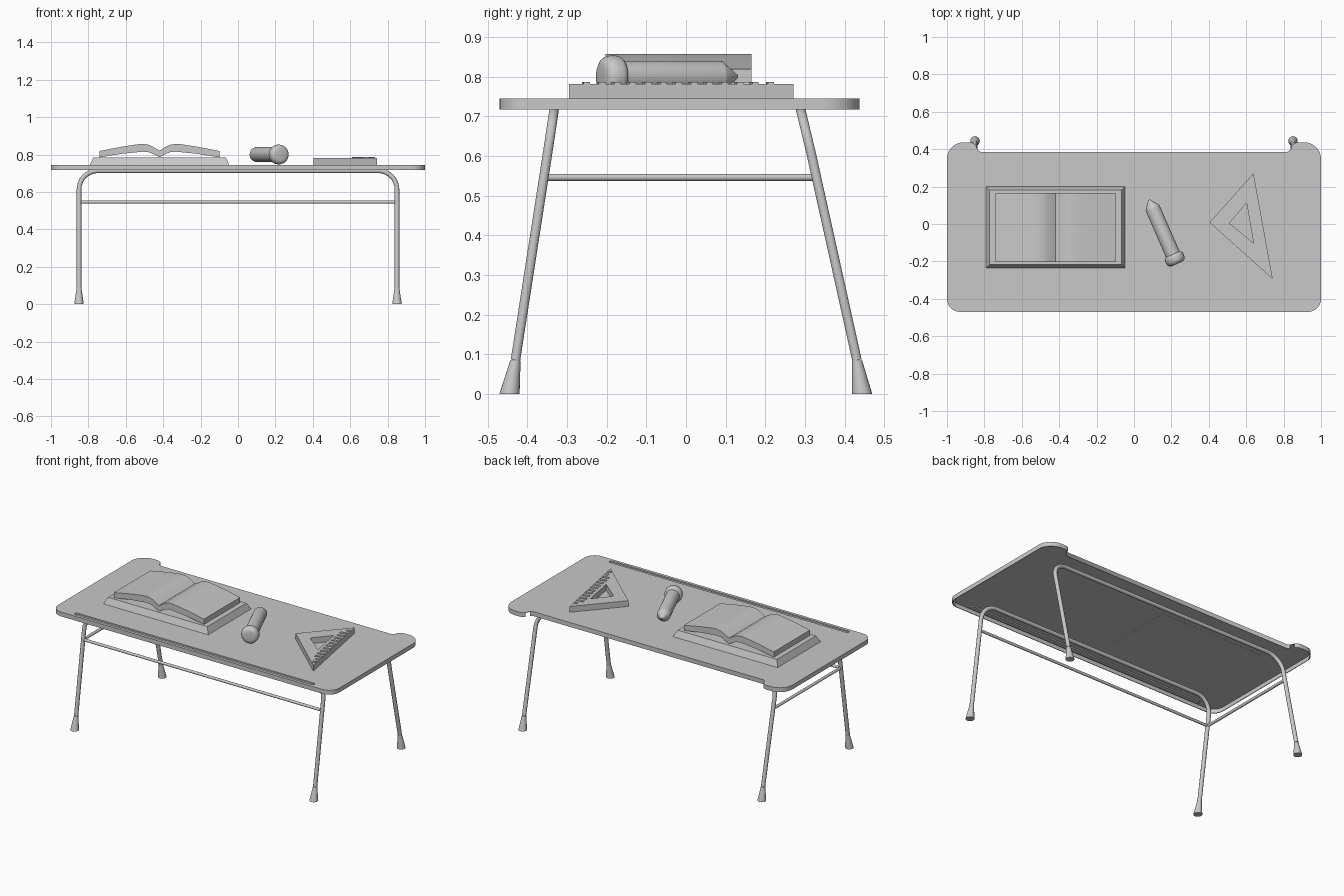
import bpy, bmesh
from math import cos, sin, pi, radians
from mathutils import Vector, Matrix

cube = bpy.data.objects.get("Cube")
if cube:
    bpy.data.objects.remove(cube, do_unlink=True)

GREY = (0.58, 0.58, 0.58, 1)
grey = bpy.data.materials.new("plain grey")
grey.use_nodes = True
grey.diffuse_color = GREY
grey.node_tree.nodes["Principled BSDF"].inputs["Base Color"].default_value = GREY

TOP, UNDER = 0.745, 0.717
SHEET = 0.003
TUBE = 0.0125
LEG_X = 0.85


def activate(obj):
    bpy.ops.object.select_all(action='DESELECT')
    obj.select_set(True)
    bpy.context.view_layer.objects.active = obj


def finish(name, bm, smooth=False):
    bmesh.ops.recalc_face_normals(bm, faces=bm.faces)
    mesh = bpy.data.meshes.new(name)
    bm.to_mesh(mesh)
    bm.free()
    obj = bpy.data.objects.new(name, mesh)
    bpy.context.collection.objects.link(obj)
    mesh.materials.append(grey)
    if smooth:
        activate(obj)
        bpy.ops.object.shade_smooth_by_angle(angle=radians(35))
    return obj


def loft(name, rings, smooth=False, closed=False):
    """Skin equal-sized point rings; cap the ends or close the loop."""
    bm = bmesh.new()
    rows = [[bm.verts.new(p) for p in ring] for ring in rings]
    n = len(rows[0])
    for a, b in zip(rows, rows[1:] + (rows[:1] if closed else [])):
        for i in range(n):
            j = (i + 1) % n
            bm.faces.new((a[i], a[j], b[j], b[i]))
    if not closed:
        bm.faces.new(rows[0])
        bm.faces.new(rows[-1])
    return finish(name, bm, smooth)


def prism(name, outline, z0, z1, smooth=False):
    return loft(name, [[(x, y, z) for x, y in outline] for z in (z0, z1)], smooth)


def combine(target, operation, helper):
    helper.hide_render = True
    mod = target.modifiers.new("combine", 'BOOLEAN')
    mod.operation = operation
    mod.solver = 'EXACT'
    mod.object = helper
    activate(target)
    bpy.ops.object.modifier_apply(modifier=mod.name)
    bpy.data.objects.remove(helper, do_unlink=True)


def arc(cx, cy, r, a0, a1, steps=8):
    return [(cx + r * cos(radians(a0 + (a1 - a0) * i / steps)),
             cy + r * sin(radians(a0 + (a1 - a0) * i / steps))) for i in range(steps + 1)]


def circle(centre, r, sides=20):
    c = Vector(centre)
    return [c + Vector((r * cos(2 * pi * i / sides), r * sin(2 * pi * i / sides), 0))
            for i in range(sides)]


def tube(name, points, radius):
    curve = bpy.data.curves.new(name, 'CURVE')
    curve.dimensions = '3D'
    curve.bevel_depth = radius
    curve.bevel_resolution = 3
    curve.use_fill_caps = True
    line = curve.splines.new('POLY')
    line.points.add(len(points) - 1)
    for point, co in zip(line.points, points):
        point.co = (*co, 1)
    obj = bpy.data.objects.new(name, curve)
    bpy.context.collection.objects.link(obj)
    curve.materials.append(grey)
    activate(obj)
    bpy.ops.object.convert(target='MESH')
    bpy.ops.object.shade_smooth_by_angle(angle=radians(50))


# Table top: a hollow tray with ears at the back and a pencil groove at the front
half = (arc(0.93, -0.40, 0.07, -90, 0) + arc(0.91, 0.347, 0.09, 0, 90)
        + arc(0.88, 0.392, 0.045, 90, 140, 4) + [(0.836, 0.396), (0.82, 0.385)])
outline = half + [(-x, y) for x, y in reversed(half)]
table_top = prism("table_top", outline, UNDER, TOP, True)


def slot(r):
    return arc(0.84, -0.439, r, -90, 90) + arc(-0.84, -0.439, r, 90, 270)


combine(table_top, 'DIFFERENCE', prism("hollow", [(x * 0.996, y * 0.992) for x, y in outline],
                                       UNDER - 0.02, TOP - SHEET))
combine(table_top, 'UNION', prism("groove_shell", slot(0.015), TOP - 0.011, TOP - 0.001))
combine(table_top, 'DIFFERENCE', prism("groove", slot(0.012), TOP - 0.008, TOP + 0.02))

# Bent tube frames with flared feet
BAR_Z = UNDER - 0.004
ANKLE_Z = 0.085


def frame(side, foot_y, ankle_y, bend_y, top_y):
    z0 = BAR_Z - 0.1
    right = [(LEG_X, ankle_y, ANKLE_Z)]
    right += [(x, bend_y + (top_y - bend_y) * (z - z0) / 0.1, z)
              for x, z in arc(LEG_X - 0.1, z0, 0.1, 0, 90)]
    tube(side + "_leg_frame", right + [(-x, y, z) for x, y, z in reversed(right)], TUBE)
    for label, s in (("left", 1), ("right", -1)):
        loft(f"{side}_{label}_foot", [circle((s * LEG_X, foot_y, 0), 0.0255),
                                      circle((s * LEG_X, ankle_y, ANKLE_Z), 0.013)], True)


frame("front", -0.445, -0.430, -0.348, -0.333)
frame("back", 0.444, 0.431, 0.314, 0.290)

# Thin cross bars along the front and the right side
BRACE_Z = 0.546
tube("front_brace", [(-LEG_X, -0.357, BRACE_Z), (LEG_X, -0.357, BRACE_Z)], 0.009)
tube("right_brace", [(-LEG_X, -0.357, BRACE_Z), (-LEG_X, 0.33, BRACE_Z)], 0.009)


# Book: sloped base and open pages
def rectangle(inset, z):
    x0, x1, y0, y1 = -0.792 + inset, -0.047 - inset, -0.236 + inset, 0.2 - inset
    return [(x0, y0, z), (x1, y0, z), (x1, y1, z), (x0, y1, z)]


loft("book_base", [rectangle(0, TOP - SHEET - 0.0007), rectangle(0, TOP),
                   rectangle(0.019, 0.785)])

SPINE = -0.42
upper = [(0.32, 0.819), (0.2, 0.842), (0.115, 0.855), (0.09, 0.857), (0.06, 0.853), (0.04, 0.845)]
lower = [(0.04, 0.806), (0.06, 0.813), (0.09, 0.815), (0.2, 0.804), (0.32, 0.785)]
profile = ([(SPINE - d, z) for d, z in upper] + [(SPINE, 0.821)]
           + [(SPINE + d, z) for d, z in reversed(upper)]
           + [(SPINE + d, z) for d, z in reversed(lower)] + [(SPINE, 0.785)]
           + [(SPINE - d, z) for d, z in lower])
loft("open_book", [[(x, y, z) for x, z in profile] for y in (-0.203, 0.165)], True)

# Pencil lying on the table: rings of (distance from tip, radius)
pencil = loft("pencil", [circle((0, 0, d), r, 24) for d, r in (
    (0, 0.004), (0.045, 0.039), (0.05, 0.04), (0.319, 0.04), (0.321, 0.046),
    (0.327, 0.051), (0.335, 0.053), (0.35, 0.053), (0.36, 0.051), (0.368, 0.046),
    (0.373, 0.038), (0.375, 0.028))], True)
axis = Vector((0.4, -0.917, 0))
pencil.matrix_world = (Matrix.Translation((0.08, 0.13, 0.8))
                       @ axis.to_track_quat('Z', 'X').to_matrix().to_4x4())

# Set square with a triangular hole and raised scale marks
A, B, C = (0.639, 0.271), (0.404, 0.008), (0.742, -0.295)
inner = [(0.602, 0.112), (0.51, 0.005), (0.639, -0.102)]
RULE_TOP = 0.782


def ring(points, z):
    return [(x, y, z) for x, y in points]


loft("set_square", [ring([A, B, C], TOP), ring([A, B, C], RULE_TOP),
                    ring(inner, RULE_TOP), ring(inner, TOP)], closed=True)
edge = Vector(C) - Vector(A)
along = edge.normalized()
inward = Vector((along.y, -along.x))
for i in range(13):
    start = Vector(A) + edge * (0.1 + 0.82 * i / 12) + inward * 0.002
    reach = inward * (0.045 if 0 < i < 11 else 0.022)
    wide = along * 0.008
    prism(f"scale_mark_{i + 1}", [start - wide, start + wide,
                                  start + wide + reach, start - wide + reach],
          RULE_TOP - 0.002, RULE_TOP + 0.004)
